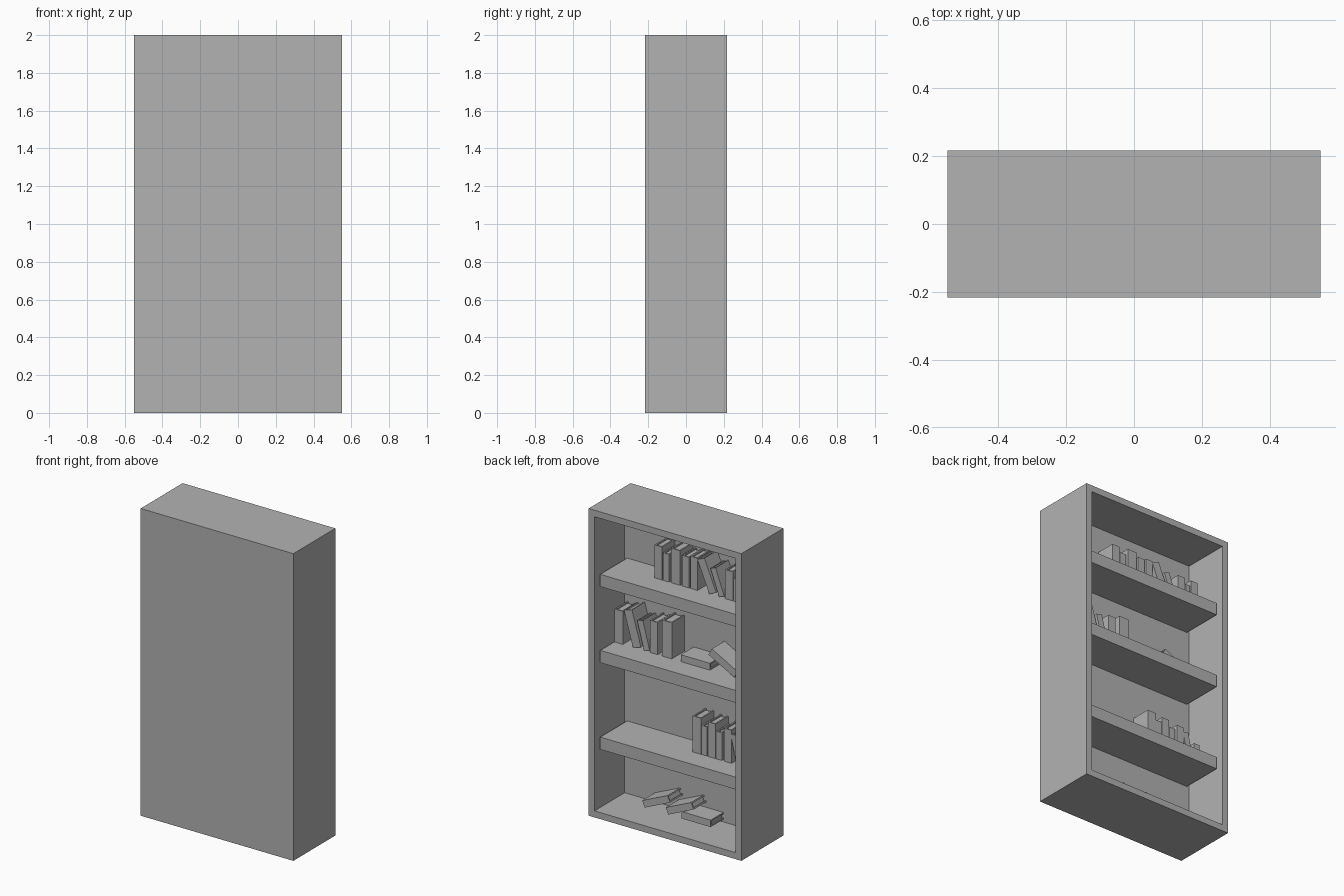
import bpy, bmesh, math
from mathutils import Matrix, Vector

cube = bpy.data.objects.get("Cube")
if cube:
    bpy.data.objects.remove(cube, do_unlink=True)

W, D, H = 1.10, 0.432, 2.0      # outer size
WALL, RECESS = 0.06, 0.31       # frame thickness, depth of the opening
BACK = D / 2 - RECESS           # y of the inner back panel

grey = bpy.data.materials.new("plain_grey")
grey.use_nodes = True
grey.diffuse_color = (0.448, 0.448, 0.448, 1)
grey.node_tree.nodes["Principled BSDF"].inputs["Base Color"].default_value = grey.diffuse_color


def add_box(bm, lo, hi):
    lo, hi = Vector(lo), Vector(hi)
    m = Matrix.Translation((lo + hi) / 2) @ Matrix.Diagonal((*(hi - lo), 1))
    return bmesh.ops.create_cube(bm, size=1, matrix=m)


def finish(name, bm):
    mesh = bpy.data.meshes.new(name)
    bm.normal_update()
    bm.to_mesh(mesh)
    bm.free()
    mesh.materials.append(grey)
    obj = bpy.data.objects.new(name, mesh)
    bpy.context.collection.objects.link(obj)
    return obj


# Case: one block with its open side (+y) inset and pushed in
bm = bmesh.new()
add_box(bm, (-W / 2, -D / 2, 0), (W / 2, D / 2, H))
bm.normal_update()
face = max(bm.faces, key=lambda f: f.normal.y)
bmesh.ops.inset_region(bm, faces=[face], thickness=WALL)
ext = bmesh.ops.extrude_discrete_faces(bm, faces=[face])
bmesh.ops.translate(bm, vec=(0, -RECESS, 0), verts=ext["faces"][0].verts[:])
finish("bookcase_body", bm)

# Shelves
TOPS = {"upper": 1.575, "middle": 1.08, "lower": 0.515}
for level, z in TOPS.items():
    bm = bmesh.new()
    add_box(bm, (-W / 2 + WALL, BACK, z - 0.08), (W / 2 - WALL, D / 2 - 0.033, z))
    finish(level + "_shelf", bm)
TOPS["bottom"] = WALL


def book(name, start, z, width, height, tilt=0, depth=0.132):
    """Two covers, a spine and a recessed page block, tipped on a lower corner."""
    s = 1 if tilt < 0 else -1      # the book extends away from its resting corner
    cover, lip = 0.009, 0.008
    bm = bmesh.new()

    def part(x0, x1, y0, y1, z0, z1):
        xs = sorted((s * x0, s * x1))
        add_box(bm, (xs[0], y0, z0), (xs[1], y1, z1))

    part(0, cover, 0, depth, 0, height)
    part(width - cover, width, 0, depth, 0, height)
    part(cover, width - cover, depth - cover, depth, 0, height)
    part(cover, width - cover, lip, depth - cover, lip, height - lip)
    obj = finish(name, bm)
    obj.location = (W / 2 - start, BACK + 0.001, z)
    obj.rotation_euler.y = math.radians(tilt)


# Books per shelf: distance from the +x side, width, height, tilt
ROWS = {
    "upper": [(.35, .055, .215), (.41, .045, .18), (.47, .065, .225), (.55, .05, .20),
              (.61, .05, .21), (.745, .055, .22, 23), (.815, .04, .18, 20),
              (.86, .055, .19), (.92, .032, .15), (.96, .05, .19)],
    "middle": [(.062, .06, .215), (.195, .06, .235, 16), (.275, .042, .19, 15),
               (.318, .055, .21), (.405, .07, .235), (.75, .045, .21, 90),
               (.925, .05, .21, 62)],
    "lower": [(.625, .062, .235), (.69, .04, .19), (.735, .055, .225), (.795, .04, .18),
              (.85, .055, .215), (.94, .04, .19, 12), (.985, .04, .14)],
    "bottom": [(.28, .045, .20, -66), (.45, .045, .20, -66), (.755, .045, .21, 90)],
}
for level, row in ROWS.items():
    for i, (start, width, height, *tilt) in enumerate(row, 1):
        book(f"{level}_book_{i}", start, TOPS[level], width, height, *tilt)
